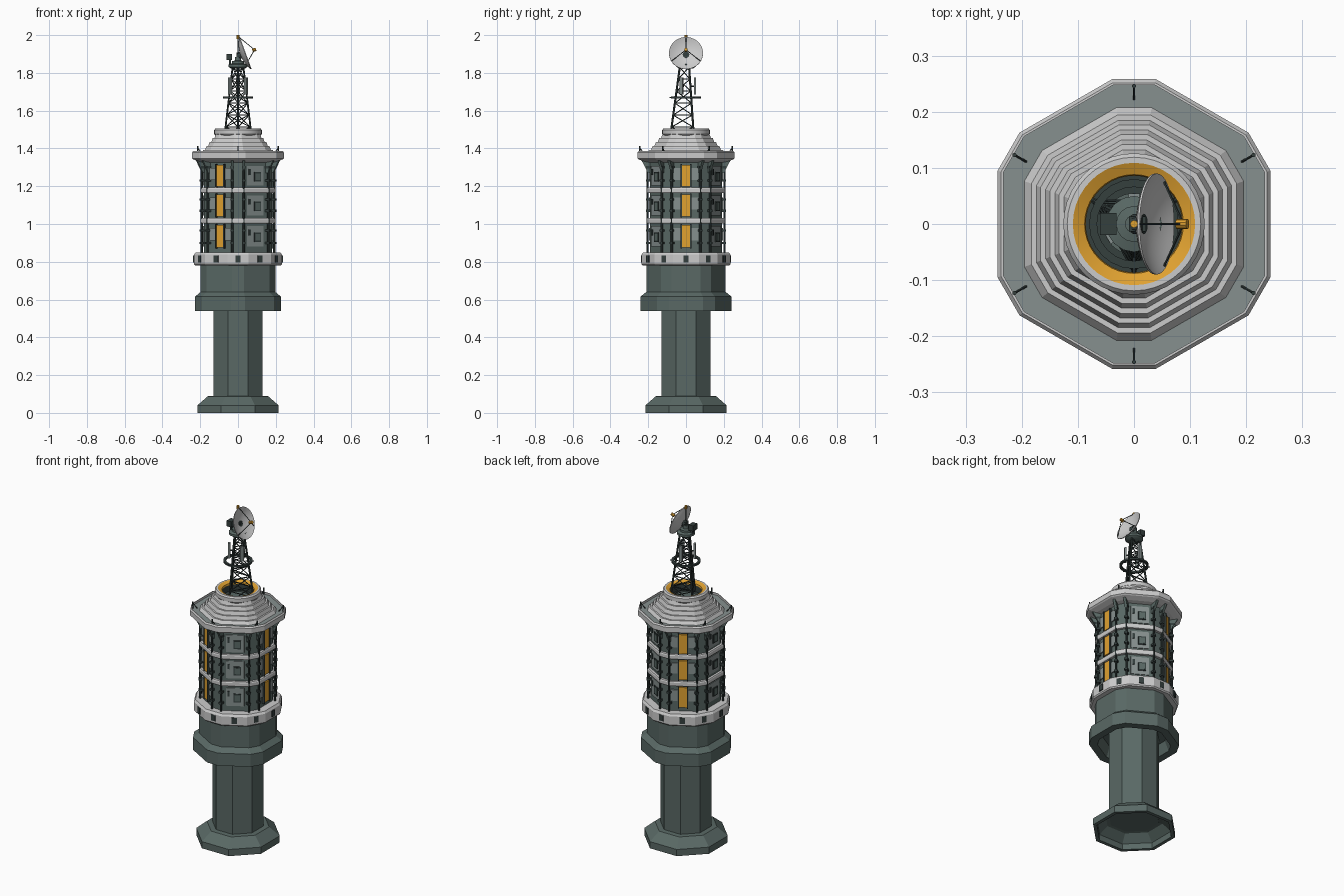
import bpy, bmesh
from math import cos, sin, pi, radians, sqrt
from mathutils import Matrix, Vector

if "Cube" in bpy.data.objects:
    bpy.data.objects.remove(bpy.data.objects["Cube"])


def material(name, rgb):
    m = bpy.data.materials.new(name)
    m.diffuse_color = (*rgb, 1)
    m.use_nodes = True
    m.node_tree.nodes["Principled BSDF"].inputs["Base Color"].default_value = m.diffuse_color
    return m


DARK = material("dark_grey_green", (0.10, 0.14, 0.13))
MID = material("mid_grey", (0.24, 0.28, 0.275))
BLACK = material("dark_metal", (0.035, 0.05, 0.048))
ORANGE = material("orange", (0.75, 0.36, 0.03))
LIGHT = material("light_grey", (0.55, 0.57, 0.57))


def finish(name, bm, mat=None, smooth=False):
    bmesh.ops.recalc_face_normals(bm, faces=bm.faces)
    me = bpy.data.meshes.new(name)
    bm.to_mesh(me)
    bm.free()
    ob = bpy.data.objects.new(name, me)
    bpy.context.collection.objects.link(ob)
    if mat:
        me.materials.append(mat)
    if smooth:
        bpy.context.view_layer.objects.active = ob
        ob.select_set(True)
        bpy.ops.object.shade_smooth_by_angle(angle=radians(35))
        ob.select_set(False)
    return ob


# Cross-sections, all sized by apothem
def octagon(a):
    r = a / cos(pi / 8)
    return [(r * cos(pi / 8 + k * pi / 4), r * sin(pi / 8 + k * pi / 4)) for k in range(8)]


def circle(r, n=40):
    return [(r * cos(2 * pi * k / n), r * sin(2 * pi * k / n)) for k in range(n)]


def hexcut(a, ratio=1.062):
    d = a * ratio
    w = (a * 2 / sqrt(3) - d) * sqrt(3)
    pts = []
    for k in range(6):
        t = radians(30 + 60 * k)
        for s in (-w, w):
            pts.append((d * cos(t) - s * sin(t), d * sin(t) + s * cos(t)))
    return pts


def loft(name, profile, section, mat=None, caps=(True, True), smooth=False):
    bm = bmesh.new()
    rings = [[bm.verts.new((x, y, z)) for x, y in section(a)] for a, z in profile]
    n = len(rings[0])
    for lo, hi in zip(rings, rings[1:]):
        for k in range(n):
            bm.faces.new((lo[k], lo[(k + 1) % n], hi[(k + 1) % n], hi[k]))
    if caps[0]:
        bm.faces.new(rings[0][::-1])
    if caps[1]:
        bm.faces.new(rings[-1])
    return finish(name, bm, mat, smooth)


def box(bm, size, angle, r, t, z):
    # angle picks the side, r is outward, t is along the side
    m = Matrix.Rotation(radians(angle), 4, 'Z') @ Matrix.Translation((r, t, z))
    bmesh.ops.create_cube(bm, size=1, matrix=m @ Matrix.Diagonal((*size, 1)))


def bar(bm, p, q, r, n=6):
    p, q = Vector(p), Vector(q)
    m = Matrix.Translation((p + q) / 2) @ (q - p).to_track_quat('Z', 'Y').to_matrix().to_4x4()
    bmesh.ops.create_cone(bm, cap_ends=True, segments=n, radius1=r, radius2=r,
                          depth=(q - p).length, matrix=m)


def polar(r, deg, z):
    return Vector((r * cos(radians(deg)), r * sin(radians(deg)), z))


# Foot (hollow underneath), column, skirt and drum
loft("foot", [(0.195, 0), (0.215, 0), (0.215, 0.04), (0.16, 0.088), (0.125, 0.09),
              (0.125, 0.08), (0.15, 0.075), (0.195, 0.035), (0.195, 0)], octagon, DARK, (False, False))
loft("column", [(0.131, 0.075), (0.131, 0.61)], octagon, DARK)
loft("skirt", [(0.165, 0.60), (0.185, 0.54), (0.228, 0.54), (0.228, 0.615), (0.198, 0.64)], hexcut, DARK)
loft("drum", [(0.198, 0.63), (0.198, 0.79)], hexcut, DARK)
loft("lower_ring", [(0.195, 0.78), (0.226, 0.78), (0.232, 0.787), (0.232, 0.838),
                    (0.224, 0.85), (0.18, 0.85)], lambda a: hexcut(a, 1.015), LIGHT)
bm = bmesh.new()
for k in range(12):
    box(bm, (0.014, 0.028, 0.036), 30 * k, 0.23, 0, 0.815)
finish("ring_ports", bm, BLACK)

# Window storeys
loft("storey_core", [(0.18, 0.84), (0.18, 1.345)], hexcut, DARK)
for i, z in enumerate((1.017, 1.178)):
    loft("floor_band_%d" % (i + 1), [(0.178, z - 0.014), (0.194, z - 0.014), (0.197, z - 0.008),
         (0.197, z + 0.008), (0.194, z + 0.014), (0.178, z + 0.014)], hexcut, LIGHT)
orange, flank, frames, insets = (bmesh.new() for _ in range(4))
for z, h in ((0.935, 0.12), (1.098, 0.115), (1.255, 0.115)):
    for k in range(6):
        a = 60 * k
        if k % 2 == 0:
            box(orange, (0.02, 0.042, h), a, 0.182, 0, z)
            for s in (-1, 1):
                box(frames, (0.022, 0.006, h + 0.01), a, 0.184, s * 0.025, z)
                box(flank, (0.012, 0.036, h * 0.55), a, 0.181, s * 0.048, z + 0.01)
        else:
            box(flank, (0.008, 0.10, h * 0.9), a, 0.18, 0, z)
            box(frames, (0.012, 0.042, 0.05), a, 0.183, 0.012, z - 0.005)
            box(insets, (0.004, 0.03, 0.036), a, 0.188, 0.012, z - 0.005)
            box(frames, (0.012, 0.012, 0.03), a, 0.183, -0.035, z + 0.02)
finish("orange_windows", orange, ORANGE)
finish("window_side_panels", flank, MID)
finish("window_frames", frames, BLACK)
finish("hatch_insets", insets, DARK)

# Corner pipes with clamps, and brackets below the parapet
pipes, brackets = bmesh.new(), bmesh.new()
for k in range(6):
    a = 30 + 60 * k
    rot = Matrix.Rotation(radians(a), 3, 'Z')
    for t in (-0.03, 0.03):
        bar(pipes, rot @ Vector((0.204, t, 0.84)), rot @ Vector((0.204, t, 1.34)), 0.006, 8)
        for z in (0.9, 0.965, 1.07, 1.13, 1.23, 1.3):
            box(pipes, (0.024, 0.018, 0.012), a, 0.201, t, z)
        m = [rot @ Vector((r, t + s, z)) for s in (-0.007, 0.007)
             for r, z in ((0.19, 1.27), (0.2, 1.27), (0.24, 1.345), (0.19, 1.345))]
        v = [brackets.verts.new(p) for p in m]
        brackets.faces.new(v[:4])
        brackets.faces.new(v[4:])
        for i in range(4):
            j = (i + 1) % 4
            brackets.faces.new((v[i], v[j], v[4 + j], v[4 + i]))
finish("corner_pipes", pipes, BLACK)
finish("parapet_brackets", brackets, DARK)

# Parapet, deck, posts and stepped roof
loft("parapet", [(0.18, 1.325), (0.205, 1.33), (0.236, 1.342), (0.243, 1.348), (0.243, 1.378),
                 (0.237, 1.386), (0.233, 1.386), (0.233, 1.37)], hexcut, LIGHT)
loft("deck", [(0.233, 1.366), (0.233, 1.374)], hexcut, MID)
bm = bmesh.new()
for k in range(6):
    bar(bm, polar(0.246, 30 + 60 * k, 1.37), polar(0.246, 30 + 60 * k, 1.412), 0.004)
    bar(bm, polar(0.246, 30 + 60 * k, 1.405), polar(0.222, 30 + 60 * k, 1.372), 0.0025)
finish("deck_posts", bm, BLACK)
steps = [(0.198, 1.37), (0.183, 1.392)]
for i in range(4):
    a, z = 0.183 - 0.0165 * i, 1.392 + 0.021 * i
    steps += [(a - 0.009, z), (a - 0.0165, z + 0.021)]
loft("stepped_roof", steps, hexcut, LIGHT, (False, False))
loft("crown_ring", [(0.105, 1.46), (0.12, 1.468), (0.126, 1.476), (0.126, 1.498), (0.119, 1.506),
                    (0.109, 1.506)], circle, LIGHT, (False, False), True)
loft("orange_ring", [(0.109, 1.506), (0.088, 1.497), (0.086, 1.485)], circle, ORANGE, (False, False), True)
loft("roof_well", [(0.086, 1.487), (0.086, 1.45)], circle, BLACK, (False, True), True)
loft("well_floor", [(0.055, 1.448), (0.055, 1.458)], circle, DARK, (True, True), True)

# Three-legged lattice mast
bm = bmesh.new()
Z0, Z1, N = 1.45, 1.83, 6
leg = lambda i, f: polar(0.085 - 0.052 * f, -90 + 120 * i, Z0 + (Z1 - Z0) * f)
for i in range(3):
    bar(bm, leg(i, 0), leg(i, 1), 0.0055)
    for s in range(N):
        f, g = s / N, (s + 1) / N
        bar(bm, leg(i, f), leg(i + 1, g), 0.0028, 5)
        bar(bm, leg(i + 1, f), leg(i, g), 0.0028, 5)
        bar(bm, leg(i, g), leg(i + 1, g), 0.003, 5)
finish("lattice_mast", bm, BLACK)

# Ring gallery and aerial panels on the mast
loft("mast_ring", [(0.066, 1.664), (0.08, 1.664), (0.08, 1.674), (0.066, 1.674), (0.066, 1.664)],
     lambda r: circle(r, 24), BLACK, (False, False), True)
bm, panels = bmesh.new(), bmesh.new()
for i in range(3):
    a = -90 + 120 * i
    bar(bm, polar(0.04, a, 1.669), polar(0.088, a, 1.669), 0.003)
    bar(bm, polar(0.025, a + 60, 1.73), polar(0.045, a + 60, 1.73), 0.004)
    box(panels, (0.012, 0.02, 0.09), a + 60, 0.048, 0, 1.73)
finish("ring_spokes", bm, BLACK)
finish("aerial_panels", panels, MID)

# Mast head, equipment box, lightning rod and lamp
loft("head_platform", [(0.035, 1.822), (0.05, 1.832), (0.05, 1.845), (0.032, 1.85), (0.032, 1.862),
                       (0.016, 1.865), (0.016, 1.885)], lambda r: circle(r, 16), DARK, smooth=True)
bm = bmesh.new()
box(bm, (0.03, 0.04, 0.034), 0, -0.046, 0, 1.884)
box(bm, (0.012, 0.016, 0.04), 0, -0.042, 0, 1.855)
box(bm, (0.03, 0.026, 0.03), 0, 0.006, 0, 1.89)
finish("head_equipment", bm, BLACK)
bm = bmesh.new()
bar(bm, (0, 0, 1.86), (0, 0, 1.985), 0.003)
finish("lightning_rod", bm, BLACK)
bm = bmesh.new()
bar(bm, (0, 0, 1.98), (0, 0, 2.0), 0.007, 8)
finish("mast_lamp", bm, ORANGE)

# Tilted dish with feed on three struts
tilt = Matrix.Translation((0.041, 0, 1.905)) @ Matrix.Rotation(radians(70), 4, 'Y')
front = [(0.09 * i / 8, -0.026 + 0.026 * (i / 8) ** 2) for i in range(8, 0, -1)]
back = [(r, z - 0.004) for r, z in front[::-1]]
loft("dish", back + front, circle, LIGHT, smooth=True).matrix_world = tilt
bm = bmesh.new()
bar(bm, (0, 0, -0.045), (0, 0, -0.024), 0.018, 12)
for i in range(3):
    bar(bm, polar(0.086, 180 + 120 * i, -0.002), (0, 0, 0.05), 0.0022, 5)
finish("dish_mount_and_struts", bm, BLACK).matrix_world = tilt
bm = bmesh.new()
bar(bm, (0, 0, 0.038), (0, 0, 0.058), 0.009, 10)
finish("dish_feed", bm, ORANGE).matrix_world = tilt
